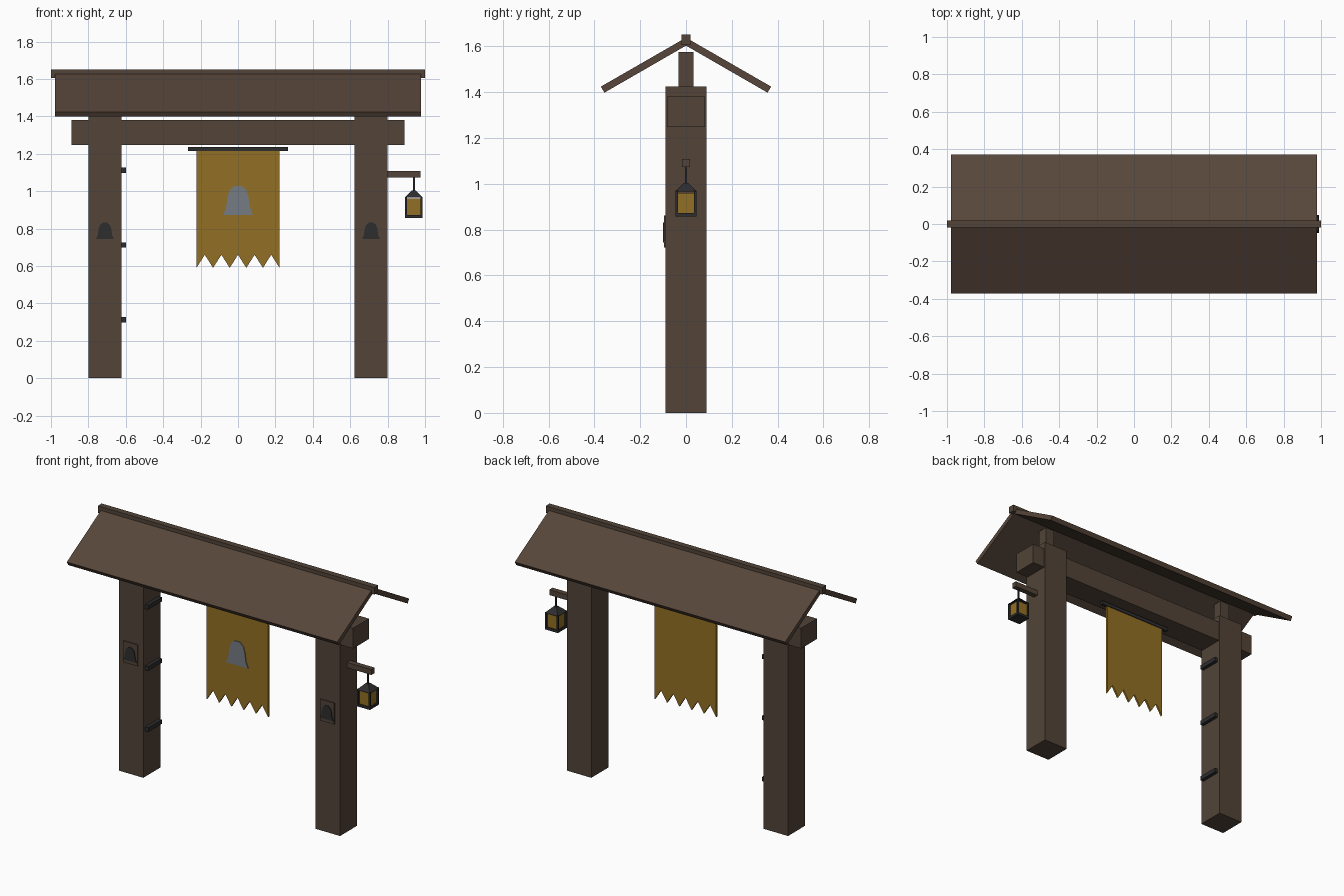
import bpy, bmesh
from mathutils import Vector

if "Cube" in bpy.data.objects:
    bpy.data.objects.remove(bpy.data.objects["Cube"])


def material(name, rgb):
    # sRGB 0-255 to linear
    lin = [((c / 255 + 0.055) / 1.055) ** 2.4 for c in rgb]
    m = bpy.data.materials.new(name)
    m.diffuse_color = (*lin, 1)
    m.use_nodes = True
    m.node_tree.nodes["Principled BSDF"].inputs["Base Color"].default_value = m.diffuse_color
    return m


WOOD = material("timber brown", (82, 68, 56))
ROOF = material("roof brown", (87, 70, 58))
GOLD = material("mustard cloth and glass", (146, 111, 35))
IRON = material("dark iron", (45, 45, 47))
GREY = material("emblem grey", (118, 123, 131))


def finish(name, bm, mat):
    bmesh.ops.recalc_face_normals(bm, faces=bm.faces)
    me = bpy.data.meshes.new(name)
    bm.to_mesh(me)
    bm.free()
    me.materials.append(mat)
    ob = bpy.data.objects.new(name, me)
    bpy.context.collection.objects.link(ob)
    return ob


def box(name, lo, hi, mat):
    bm = bmesh.new()
    bmesh.ops.create_cube(bm, size=1)
    for v in bm.verts:
        v.co = Vector([(a + b) / 2 + c * (b - a) for a, b, c in zip(lo, hi, v.co)])
    return finish(name, bm, mat)


def prism(name, pts, axis, a, b, mat):
    # extrude a profile along x (pts are y,z) or along y (pts are x,z)
    def place(p, d):
        return (d, p[0], p[1]) if axis == "x" else (p[0], d, p[1])
    bm = bmesh.new()
    face = bm.faces.new([bm.verts.new(place(p, a)) for p in pts])
    ext = bmesh.ops.extrude_face_region(bm, geom=[face])["geom"]
    move = Vector(place((0, 0), b - a))
    bmesh.ops.translate(bm, verts=[g for g in ext if isinstance(g, bmesh.types.BMVert)], vec=move)
    return finish(name, bm, mat)


def bell(cx, z0, w, h):
    # symmetric bell outline
    half = [(1, 0), (0.8, 0.25), (0.7, 0.62), (0.56, 0.85), (0.25, 0.99)]
    pts = half + [(-x, z) for x, z in reversed(half)]
    return [(cx + x * w, z0 + z * h) for x, z in pts]


# posts, king posts and plaques
PX = 0.7115
for side, s in (("left", -1), ("right", 1)):
    c = s * PX
    box(side + "_post", (c - 0.0885, -0.0885, 0), (c + 0.0885, 0.0885, 1.425), WOOD)
    box(side + "_king_post", (c - 0.033, -0.033, 1.42), (c + 0.033, 0.033, 1.575), WOOD)
    box(side + "_plaque", (c - 0.051, -0.0965, 0.722), (c + 0.051, -0.085, 0.861), WOOD)
    prism(side + "_plaque_bell", bell(c, 0.743, 0.048, 0.09), "y", -0.101, -0.095, IRON)

# cross beam
box("cross_beam", (-0.89, -0.082, 1.247), (0.89, 0.082, 1.38), WOOD)

# roof slabs and ridge
for side, s in (("front", -1), ("back", 1)):
    pts = [(0, 1.638), (s * 0.372, 1.424), (s * 0.356, 1.398), (0, 1.603)]
    prism(side + "_roof_slab", pts, "x", -0.978, 0.978, ROOF)
box("ridge_beam", (-1, -0.02, 1.606), (1, 0.02, 1.651), WOOD)

# iron rungs on the inside of the left post
for i in range(3):
    z = 0.312 + 0.4 * i
    box(f"rung_{i + 1}", (-0.63, -0.07, z - 0.014), (-0.6, 0.07, z + 0.014), IRON)

# banner with a jagged hem, its rod and emblem
W, TEETH = 0.222, 5
hem = [(-W + i * W / TEETH, 0.66 if i % 2 else 0.59) for i in range(2 * TEETH + 1)]
prism("banner", hem + [(W, 1.22), (-W, 1.22)], "y", -0.006, 0.006, GOLD)
box("banner_rod", (-0.267, -0.011, 1.214), (0.267, 0.011, 1.236), IRON)
prism("banner_emblem", bell(0, 0.872, 0.08, 0.158), "y", -0.011, -0.005, GREY)

# lantern arm and hanger
LX = 0.94
box("lantern_arm", (0.78, -0.017, 1.073), (0.977, 0.017, 1.108), WOOD)
box("lantern_hanger", (LX - 0.005, -0.005, 0.99), (LX + 0.005, 0.005, 1.08), IRON)

# lantern base, glass, corner bars and tapered cap
box("lantern_base", (LX - 0.046, -0.046, 0.857), (LX + 0.046, 0.046, 0.873), IRON)
box("lantern_glass", (LX - 0.037, -0.037, 0.87), (LX + 0.037, 0.037, 0.96), GOLD)
for sx in (-1, 1):
    for sy in (-1, 1):
        x, y = LX + sx * 0.041, sy * 0.041
        box("lantern_corner_bar", (x - 0.005, y - 0.005, 0.865), (x + 0.005, y + 0.005, 0.97), IRON)
cap = box("lantern_cap", (LX - 0.048, -0.048, 0.966), (LX + 0.048, 0.048, 1.003), IRON)
for v in cap.data.vertices:
    if v.co.z > 0.99:
        v.co.x = LX + (v.co.x - LX) * 0.22
        v.co.y *= 0.22
